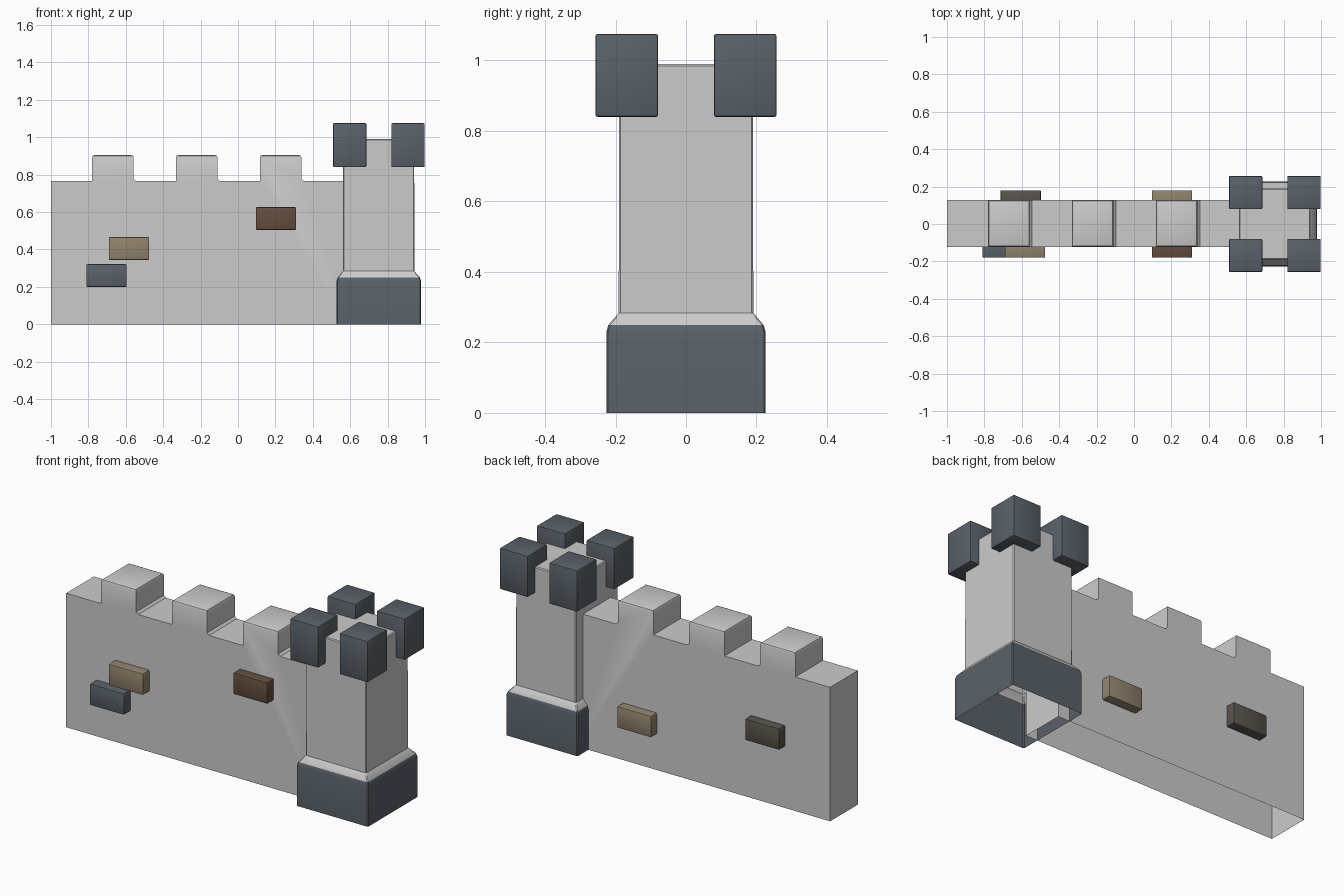
import bpy, bmesh

if "Cube" in bpy.data.objects:
    bpy.data.objects.remove(bpy.data.objects["Cube"])


def material(name, rgb):
    m = bpy.data.materials.new(name)
    m.diffuse_color = (*rgb, 1)
    m.use_nodes = True
    m.node_tree.nodes["Principled BSDF"].inputs["Base Color"].default_value = m.diffuse_color
    return m


SLATE = material("slate", (0.10, 0.12, 0.14))
TAN = material("tan", (0.28, 0.23, 0.15))
BROWN = material("brown", (0.13, 0.075, 0.05))
UMBER = material("umber", (0.10, 0.088, 0.07))


def finish(bm, name, mats=()):
    bmesh.ops.recalc_face_normals(bm, faces=bm.faces[:])
    me = bpy.data.meshes.new(name)
    bm.to_mesh(me)
    bm.free()
    for m in mats:
        me.materials.append(m)
    ob = bpy.data.objects.new(name, me)
    bpy.context.collection.objects.link(ob)
    bpy.ops.object.select_all(action='DESELECT')
    ob.select_set(True)
    bpy.context.view_layer.objects.active = ob
    bpy.ops.object.shade_smooth_by_angle(angle=0.5)
    return ob


def block(name, lo, hi, mat, bevel=0.006):
    bm = bmesh.new()
    bmesh.ops.create_cube(bm, size=1)
    for v in bm.verts:
        v.co = [lo[i] + (v.co[i] + 0.5) * (hi[i] - lo[i]) for i in range(3)]
    bmesh.ops.bevel(bm, geom=bm.edges[:], offset=bevel, segments=2,
                    profile=0.5, affect='EDGES')
    return finish(bm, name, [mat])


# Battlement wall: crenellated profile extruded in depth, open underneath
top, crest, front, back = 0.765, 0.905, -0.122, 0.128
profile = [(-1, 0), (-1, top)]
for x in (-0.78, -0.332, 0.117):
    profile += [(x, top), (x, crest), (x + 0.222, crest),
                (x + 0.222, top + 0.012), (x + 0.235, top)]
profile += [(0.60, top), (0.60, 0)]
bm = bmesh.new()
rows = [[bm.verts.new((x, y, z)) for x, z in profile] for y in (front, back)]
for r in rows:
    bm.faces.new(r)
for i in range(len(profile) - 1):
    bm.faces.new((rows[0][i], rows[0][i + 1], rows[1][i + 1], rows[1][i]))
edges = [e for e in bm.edges if all(v.co.z > crest - 0.01 for v in e.verts)]
bmesh.ops.bevel(bm, geom=edges, offset=0.014, segments=2, profile=0.5,
                affect='EDGES')
finish(bm, "battlement_wall")

# Tower: stacked square rings, slate plinth, grey shaft, open underneath
bm = bmesh.new()
prev = None
c = 0.005
for cx, h, z in ((0.753, 0.226, 0), (0.753, 0.226, 0.23), (0.753, 0.220, 0.25),
                 (0.752, 0.191, 0.284), (0.752, 0.190, 0.985),
                 (0.752, 0.185, 0.99)):
    k = h - c
    pts = [(h, -k), (h, k), (k, h), (-k, h), (-h, k), (-h, -k), (-k, -h), (k, -h)]
    ring = [bm.verts.new((cx + x, y, z)) for x, y in pts]
    if prev:
        for i in range(8):
            j = (i + 1) % 8
            f = bm.faces.new((prev[i], prev[j], ring[j], ring[i]))
            f.material_index = 0 if z <= 0.25 else 1
    prev = ring
bm.faces.new(prev).material_index = 1
tower = finish(bm, "tower", [SLATE])
tower.data.materials.append(None)

for p in tower.data.polygons:
    p.material_index = 0 if max(tower.data.vertices[i].co.z
                                for i in p.vertices) < 0.26 else 1

# Corner blocks on the tower
for x0, x1 in ((0.508, 0.686), (0.820, 0.998)):
    for y0, y1 in ((-0.257, -0.079), (0.079, 0.257)):
        block("tower_merlon", (x0, y0, 0.84), (x1, y1, 1.075), SLATE)

# Protruding bricks: centre x, centre z, side, material
for x, z, side, mat in ((-0.583, 0.405, -1, TAN), (-0.703, 0.26, -1, SLATE),
                        (0.203, 0.565, -1, BROWN), (0.203, 0.265, 1, TAN),
                        (-0.606, 0.41, 1, UMBER)):
    y0, y1 = sorted((side * 0.08, side * 0.18))
    block("brick", (x - 0.108, y0, z - 0.061), (x + 0.108, y1, z + 0.061), mat)
